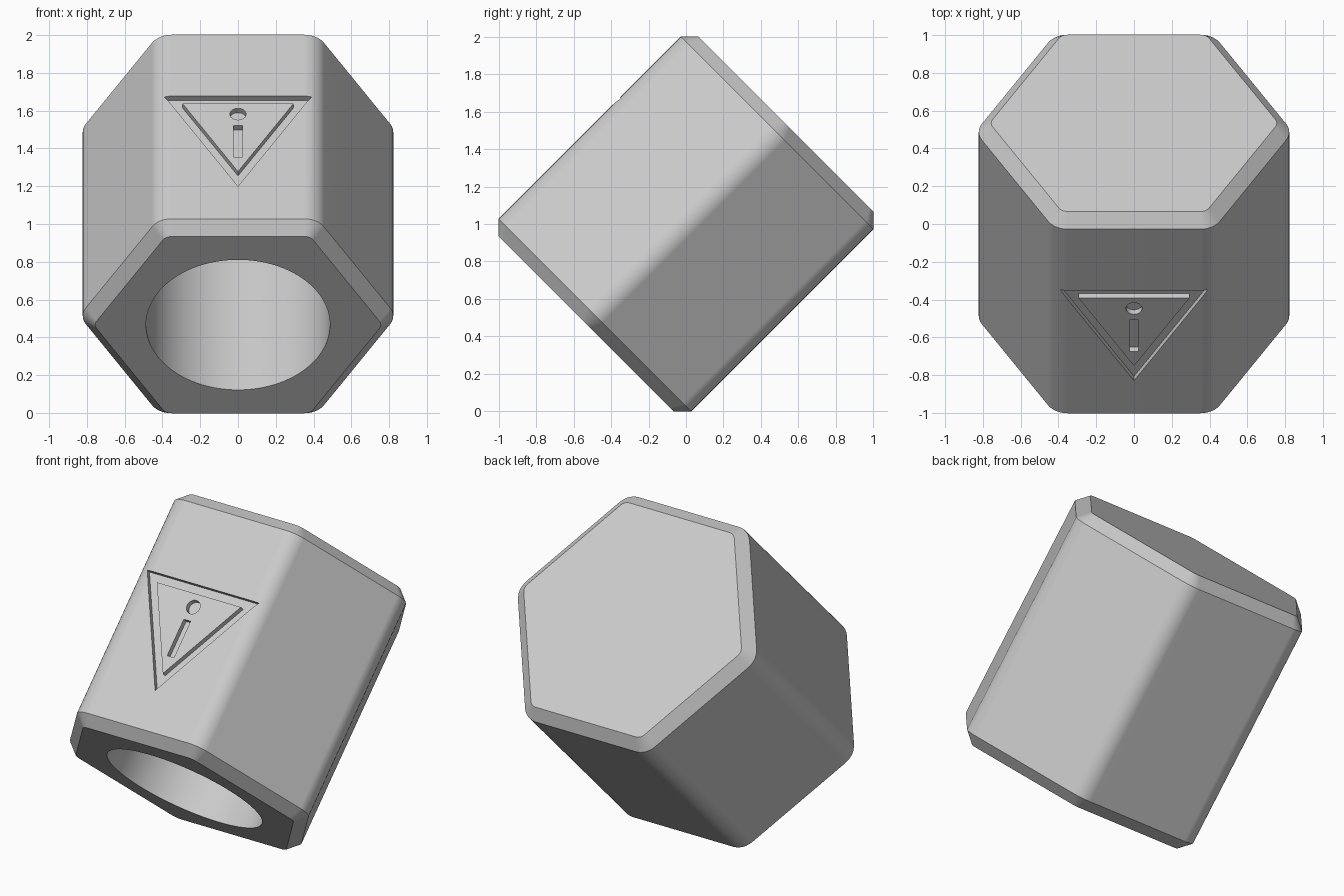
import bpy, bmesh, math
from mathutils import Matrix, Vector

default = bpy.data.objects.get("Cube")
if default:
    bpy.data.objects.remove(default, do_unlink=True)

APOTHEM, HALF, CHAMFER, ROUND = 0.728, 0.755, 0.066, 0.12
DEPTH = 0.033          # depth of the engraved sign
SIGN_C = 0.005         # sign centre along the block's axis

grey = bpy.data.materials.new("plain grey")
grey.use_nodes = True
COLOUR = (0.6, 0.6, 0.6, 1)
grey.diffuse_color = COLOUR
grey.node_tree.nodes["Principled BSDF"].inputs["Base Color"].default_value = COLOUR


def loft(name, rings):
    """Closed solid through a list of equal-length point rings."""
    bm = bmesh.new()
    loops = [[bm.verts.new(p) for p in ring] for ring in rings]
    n = len(loops[0])
    for a, b in zip(loops, loops[1:]):
        for i in range(n):
            j = (i + 1) % n
            bm.faces.new((a[i], a[j], b[j], b[i]))
    bm.faces.new(loops[0])
    bm.faces.new(loops[-1])
    bmesh.ops.recalc_face_normals(bm, faces=bm.faces)
    mesh = bpy.data.meshes.new(name)
    bm.to_mesh(mesh)
    bm.free()
    mesh.materials.append(grey)
    obj = bpy.data.objects.new(name, mesh)
    bpy.context.collection.objects.link(obj)
    return obj


def polygon(radius, sides, start=0.0, centre=(0, 0)):
    return [(centre[0] + radius * math.cos(start + math.tau * i / sides),
             centre[1] + radius * math.sin(start + math.tau * i / sides))
            for i in range(sides)]


def rounded_hexagon(apothem, radius, steps=6):
    """Hexagon with flats at +-y and rounded corners."""
    points = []
    reach = (apothem - radius) / math.cos(math.pi / 6)
    for k in range(6):
        mid = k * math.pi / 3
        for s in range(steps + 1):
            t = mid + (s / steps - 0.5) * math.pi / 3
            points.append((reach * math.cos(mid) + radius * math.cos(t),
                           reach * math.sin(mid) + radius * math.sin(t)))
    return points


def sign_cutter(name, outline, low, high):
    """Prism standing on the sign side of the block, which is local -y."""
    return loft(name, [[(p, -d, q) for p, q in outline] for d in (low, high)])


def activate(obj):
    bpy.ops.object.select_all(action='DESELECT')
    obj.select_set(True)
    bpy.context.view_layer.objects.active = obj


def subtract(obj, cutter):
    mod = obj.modifiers.new("cut", 'BOOLEAN')
    mod.operation, mod.solver, mod.object = 'DIFFERENCE', 'EXACT', cutter
    activate(obj)
    bpy.ops.object.modifier_apply(modifier=mod.name)
    bpy.data.objects.remove(cutter, do_unlink=True)


# Chamfered hexagonal block along local z
full = rounded_hexagon(APOTHEM, ROUND)
small = rounded_hexagon(APOTHEM - CHAMFER, ROUND - CHAMFER)
block = loft("hexagonal_block", [
    [(x, y, z) for x, y in ring]
    for ring, z in ((small, -HALF), (full, CHAMFER - HALF),
                    (full, HALF - CHAMFER), (small, HALF))])

# Round blind hole in the lower end
circle = polygon(0.487, 96)
subtract(block, loft("bore_cutter", [[(x, y, z) for x, y in circle]
                                     for z in (-HALF - 0.2, -HALF + 1.25)]))

# Engraved warning sign: triangular groove, dot and bar
floor, above = APOTHEM - DEPTH, APOTHEM + 0.1
down = -math.pi / 2
groove = sign_cutter("groove_cutter", polygon(0.45, 3, down, (0, SIGN_C)), floor, above)
subtract(groove, sign_cutter("plateau_cutter", polygon(0.34, 3, down, (0, SIGN_C)),
                             floor - 0.1, above + 0.1))
subtract(block, groove)
subtract(block, sign_cutter("dot_cutter", polygon(0.043, 32, 0, (0, 0.095)), floor, above))
bar = [(-0.024, -0.226), (0.024, -0.226), (0.024, 0.01), (-0.024, 0.01)]
subtract(block, sign_cutter("bar_cutter", bar, floor, above))

# Smooth rounded corners and bore, flat sides
activate(block)
bpy.ops.object.shade_smooth_by_angle(angle=math.radians(30))
weighted = block.modifiers.new("flat sides", 'WEIGHTED_NORMAL')
weighted.keep_sharp = True

# Tip the block so that the open end faces down and forward
block.data.transform(Matrix.Translation((0, 0, 1)) @ Matrix.Rotation(-math.pi / 4, 4, 'X'))
